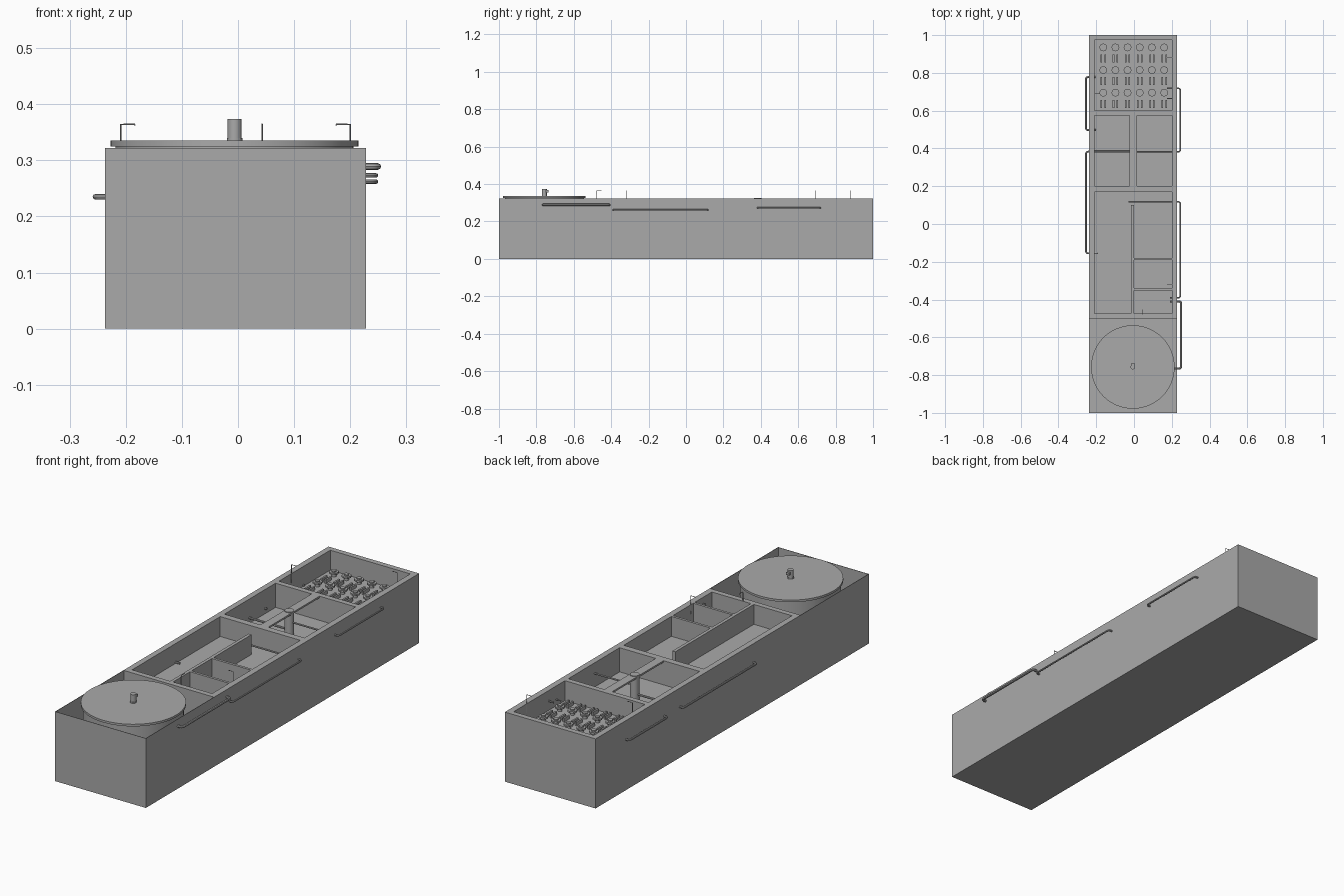
import bpy
import math
from mathutils import Vector

old = bpy.data.objects.get("Cube")
if old:
    bpy.data.objects.remove(old, do_unlink=True)

# One neutral grey for the whole model
grey = bpy.data.materials.new("neutral_grey")
grey.use_nodes = True
colour = (0.4, 0.4, 0.4, 1)
grey.diffuse_color = colour
grey.node_tree.nodes["Principled BSDF"].inputs["Base Color"].default_value = colour

TOP, FLOOR = 0.322, 0.23
LEFT, RIGHT = 0.228, -0.237
IN_L, IN_R = 0.2, -0.21


def finish(name, smooth=False):
    ob = bpy.context.object
    ob.name = name
    ob.data.materials.clear()
    ob.data.materials.append(grey)
    if smooth:
        bpy.ops.object.shade_smooth_by_angle()
    return ob


def box(name, x, y, z):
    """Box from (low, high) ranges."""
    bpy.ops.mesh.primitive_cube_add(size=1, location=[sum(r) / 2 for r in (x, y, z)])
    bpy.context.object.scale = [r[1] - r[0] for r in (x, y, z)]
    bpy.ops.object.transform_apply(location=False, rotation=False)
    return finish(name)


def cylinder(name, x, y, z, radius, sides=32):
    bpy.ops.mesh.primitive_cylinder_add(vertices=sides, radius=radius, depth=z[1] - z[0],
                                        location=(x, y, sum(z) / 2))
    return finish(name, sides > 12)


def pipe(name, points, radius, bend=0.0):
    """Round tube along a path, with chamfered corners."""
    pts = [Vector(p) for p in points]
    path = [pts[0]]
    for a, b, c in zip(pts, pts[1:], pts[2:]):
        if bend:
            start, end = b + (a - b).normalized() * bend, b + (c - b).normalized() * bend
            for t in (0, 0.25, 0.5, 0.75, 1):
                path.append(start * (1 - t) ** 2 + b * 2 * t * (1 - t) + end * t * t)
        else:
            path.append(b)
    path.append(pts[-1])
    curve = bpy.data.curves.new(name, "CURVE")
    curve.dimensions = "3D"
    curve.bevel_depth = radius
    curve.bevel_resolution = 2
    curve.use_fill_caps = True
    spline = curve.splines.new("POLY")
    spline.points.add(len(path) - 1)
    for point, co in zip(spline.points, path):
        point.co = (*co, 1)
    ob = bpy.data.objects.new(name, curve)
    bpy.context.collection.objects.link(ob)
    bpy.ops.object.select_all(action="DESELECT")
    ob.select_set(True)
    bpy.context.view_layer.objects.active = ob
    bpy.ops.object.convert(target="MESH")
    return finish(name, True)


# Basin block with four open compartments
basin = box("basin", (RIGHT, LEFT), (-1, 1), (0, TOP))
skin = 0.002
pockets = [
    ((RIGHT + skin, LEFT - skin), (-1 + skin, -0.5), skin),
    ((IN_R, IN_L), (-0.475, 0.17), FLOOR),
    ((IN_R, IN_L), (0.2, 0.575), 0.21),
    ((IN_R, IN_L), (0.6, 0.975), FLOOR),
]
for x, y, low in pockets:
    cutter = box("pocket_cutter", x, y, (low, TOP + 0.1))
    cutter.hide_render = True
    cut = basin.modifiers.new("pocket", "BOOLEAN")
    cut.operation = "DIFFERENCE"
    cut.solver = "EXACT"
    cut.object = cutter
    bpy.context.view_layer.objects.active = basin
    bpy.ops.object.modifier_apply(modifier=cut.name)
    bpy.data.objects.remove(cutter, do_unlink=True)

# Dividing walls of the middle compartment
box("channel_wall", (-0.015, 0), (-0.476, 0.1), (FLOOR, TOP))
for i, y in enumerate((-0.345, -0.185)):
    box(f"cross_wall_{i + 1}", (-0.001, IN_L + 0.001), (y - 0.006, y + 0.006), (FLOOR, TOP))

# Round tank with lid and drive
TANK_X, TANK_Y = -0.006, -0.757
cylinder("tank_wall", TANK_X, TANK_Y, (skin, 0.326), 0.212, 64)
cylinder("tank_lid", TANK_X, TANK_Y, (0.325, 0.335), 0.221, 64)
cylinder("drive_base", TANK_X, TANK_Y, (0.335, 0.34), 0.014)
cylinder("drive_motor", TANK_X, TANK_Y, (0.34, 0.374), 0.0125)
box("drive_bracket", (-0.012, 0.002), (TANK_Y + 0.008, TANK_Y + 0.021), (0.355, 0.367))

# Walkway and centre column of the settling compartment
box("walkway", (-0.025, 0.015), (0.199, 0.576), (0.314, TOP))
cylinder("centre_column", -0.005, 0.383, (0.21, 0.325), 0.02)

# Nozzle rows on the filter floor
for row in range(3):
    for col in range(6):
        x, y = -0.163 + col * 0.0645, 0.695 + row * 0.12
        cylinder("nozzle_stem", x, y, (FLOOR, 0.25), 0.01, 12)
        cylinder("nozzle_cap", x, y, (0.244, 0.252), 0.021, 8)
        cylinder("nozzle_tip", x, y, (0.252, 0.258), 0.011, 8)
        for side in (-1, 1):
            cx = x + side * 0.01
            box("nozzle_bar", (cx - 0.004, cx + 0.004), (y - 0.08, y - 0.038), (FLOOR, 0.246))

# Connecting pipes: outer x, height, radius, (y, inner x) at each end
pipes = [
    ("feed_pipe", 0.249, 0.289, 0.006, (-0.765, 0.21), (-0.41, 0.19)),
    ("left_transfer_pipe", 0.246, 0.262, 0.004, (-0.39, 0.19), (0.117, -0.03)),
    ("left_outlet_pipe", 0.246, 0.273, 0.004, (0.383, 0.01), (0.718, 0.175)),
    ("right_transfer_pipe", -0.254, 0.235, 0.005, (-0.155, -0.19), (0.383, -0.02)),
    ("right_outlet_pipe", -0.254, 0.235, 0.005, (0.497, -0.2), (0.778, -0.205)),
]
for name, x, z, radius, (y0, x0), (y1, x1) in pipes:
    pipe(name, [(x0, y0, z), (x, y0, z), (x, y1, z), (x1, y1, z)], radius, 0.012)
pipe("drain_stub", [(0.175, 0.665, 0.26), (IN_L, 0.665, 0.26)], 0.003)

# Bent sensor rods standing above the rim
sensors = [(-0.209, 0.69, 0.025, 0), (0.2, 0.88, -0.025, 0),
           (0.2, -0.32, -0.025, 0), (0.043, -0.478, 0, 0.025)]
for x, y, dx, dy in sensors:
    pipe("sensor_rod", [(x, y, 0.28), (x, y, 0.364), (x + dx, y + dy, 0.364),
                        (x + dx, y + dy, 0.3)][:3], 0.0015)
    pipe("sensor_probe", [(x + dx, y + dy, 0.364), (x + dx, y + dy, 0.362)], 0.0015)
